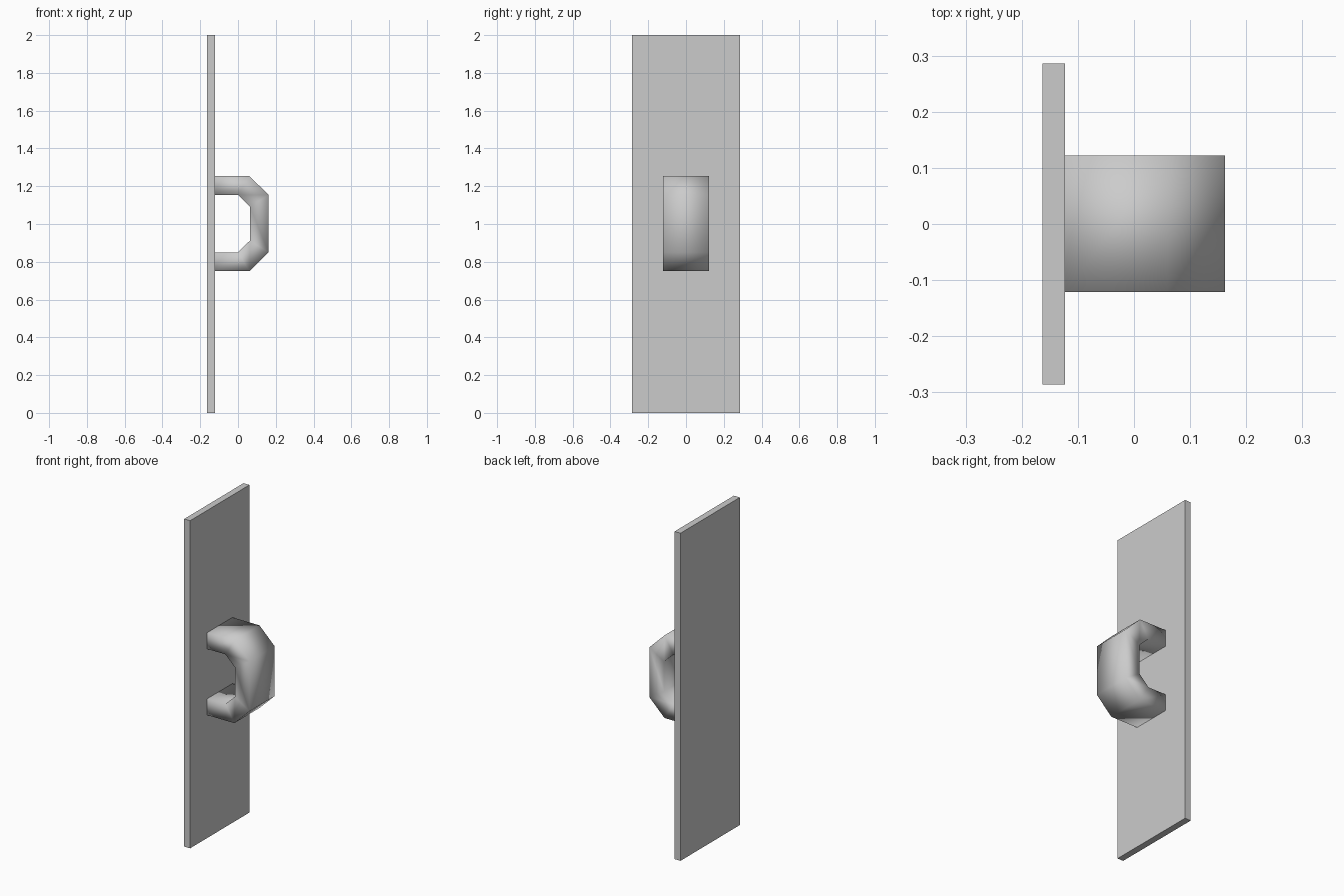
import bpy
import bmesh

cube = bpy.data.objects.get("Cube")
if cube:
    bpy.data.objects.remove(cube, do_unlink=True)

# Single grey finish
grey = bpy.data.materials.new("plain_grey")
grey.use_nodes = True
GREY = (0.6, 0.6, 0.6, 1)
grey.diffuse_color = GREY
grey.node_tree.nodes["Principled BSDF"].inputs["Base Color"].default_value = GREY


def add_object(name, bm, smooth):
    """Turn a bmesh into a named grey object."""
    bmesh.ops.recalc_face_normals(bm, faces=bm.faces)
    for face in bm.faces:
        face.smooth = smooth
    mesh = bpy.data.meshes.new(name)
    bm.to_mesh(mesh)
    bm.free()
    mesh.materials.append(grey)
    obj = bpy.data.objects.new(name, mesh)
    bpy.context.collection.objects.link(obj)
    return obj


# Tall thin mounting plate
bm = bmesh.new()
bmesh.ops.create_cube(bm, size=1)
bmesh.ops.scale(bm, vec=(0.04, 0.572, 2), verts=bm.verts)
bmesh.ops.translate(bm, vec=(-0.143, 0, 1), verts=bm.verts)
add_object("mounting_plate", bm, False)

# Chamfered C-shaped handle: upper half of each profile, mirrored about its middle
MID_Z = 1.002
ROOT_X = -0.123


def full_profile(half):
    return ([(x, MID_Z + h) for x, h in half]
            + [(x, MID_Z - h) for x, h in reversed(half)])


outer = full_profile([(ROOT_X, 0.252), (0.06, 0.252), (0.162, 0.152)])
inner = full_profile([(ROOT_X, 0.152), (0.0, 0.152), (0.063, 0.09)])

bm = bmesh.new()
rings = []
for (ox, oz), (ix, iz) in zip(outer, inner):
    corners = [(ox, -0.121, oz), (ox, 0.122, oz), (ix, 0.122, iz), (ix, -0.121, iz)]
    rings.append([bm.verts.new(c) for c in corners])
for a, b in zip(rings, rings[1:]):
    for i in range(4):
        j = (i + 1) % 4
        bm.faces.new((a[i], a[j], b[j], b[i]))
bm.faces.new(rings[0])
bm.faces.new(rings[-1])
add_object("pull_handle", bm, True)
